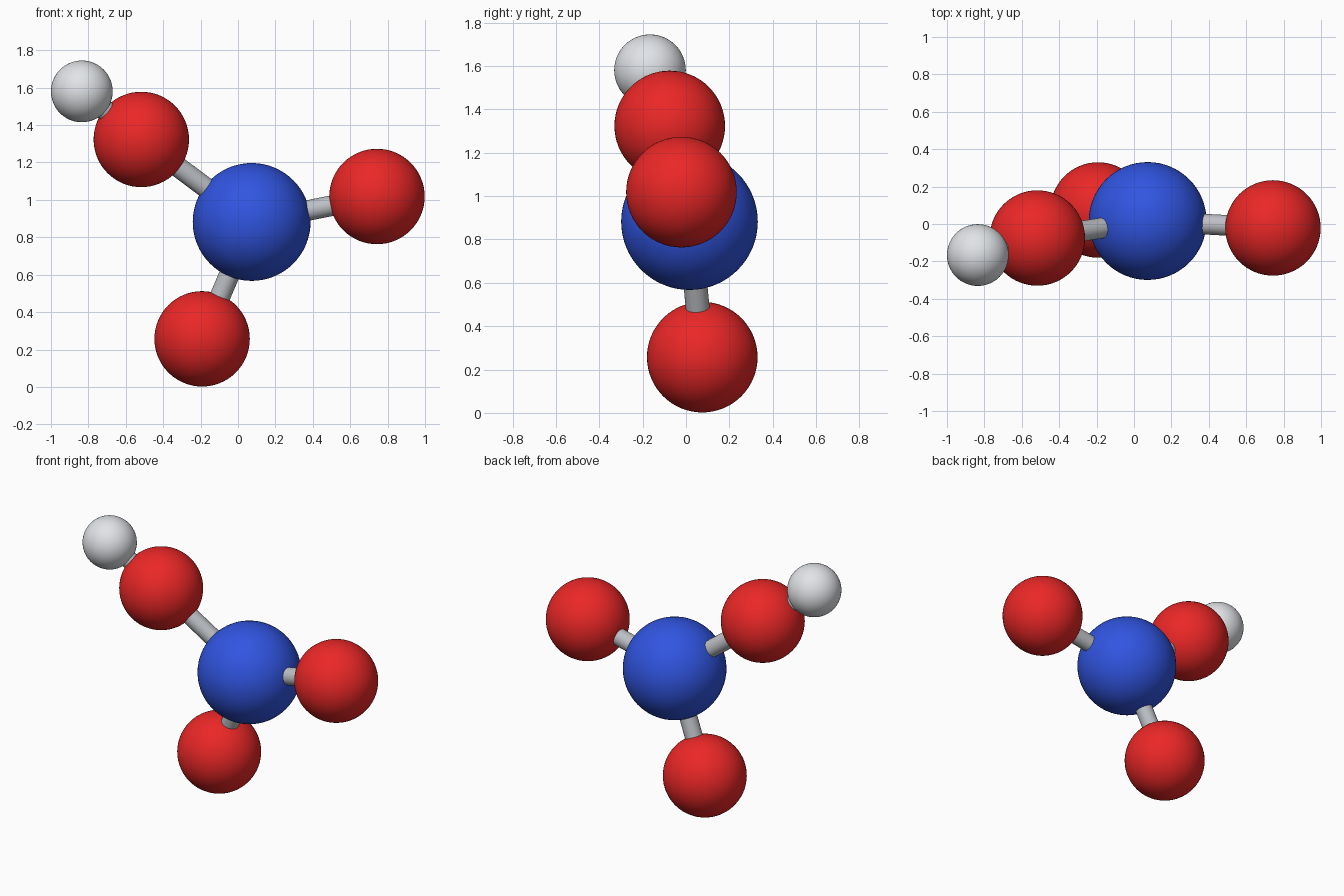
import bpy
from mathutils import Vector

if "Cube" in bpy.data.objects:
    bpy.data.objects.remove(bpy.data.objects["Cube"])


def material(name, color):
    m = bpy.data.materials.new(name)
    m.diffuse_color = color
    m.use_nodes = True
    m.node_tree.nodes["Principled BSDF"].inputs["Base Color"].default_value = m.diffuse_color
    return m


blue = material("blue", (0.03, 0.09, 0.75, 1))
red = material("red", (0.83, 0.02, 0.02, 1))
white = material("white", (0.75, 0.77, 0.8, 1))
grey = material("grey", (0.5, 0.52, 0.55, 1))

# atoms: centre, radius, material
atoms = {
    "nitrogen": ((0.073, 0.016, 0.882), 0.315, blue),
    "oxygen_right": ((0.743, -0.021, 1.018), 0.255, red),
    "oxygen_bottom": ((-0.192, 0.075, 0.257), 0.255, red),
    "oxygen_left": ((-0.517, -0.075, 1.323), 0.255, red),
    "hydrogen": ((-0.835, -0.166, 1.58), 0.165, white),
}
for name, (centre, radius, mat) in atoms.items():
    bpy.ops.mesh.primitive_uv_sphere_add(segments=64, ring_count=32, radius=radius, location=centre)
    ball = bpy.context.object
    ball.name = name
    ball.data.materials.append(mat)
    bpy.ops.object.shade_smooth()

# bonds: cylinders running between atom centres
bonds = [("nitrogen", "oxygen_right"), ("nitrogen", "oxygen_bottom"),
         ("nitrogen", "oxygen_left"), ("oxygen_left", "hydrogen")]
for a, b in bonds:
    p, q = Vector(atoms[a][0]), Vector(atoms[b][0])
    d = q - p
    bpy.ops.mesh.primitive_cylinder_add(vertices=32, radius=0.055, depth=d.length,
                                        location=(p + q) / 2,
                                        rotation=d.to_track_quat('Z', 'Y').to_euler())
    rod = bpy.context.object
    rod.name = f"bond_{a}_{b}"
    rod.data.materials.append(grey)
    bpy.ops.object.shade_smooth_by_angle()
